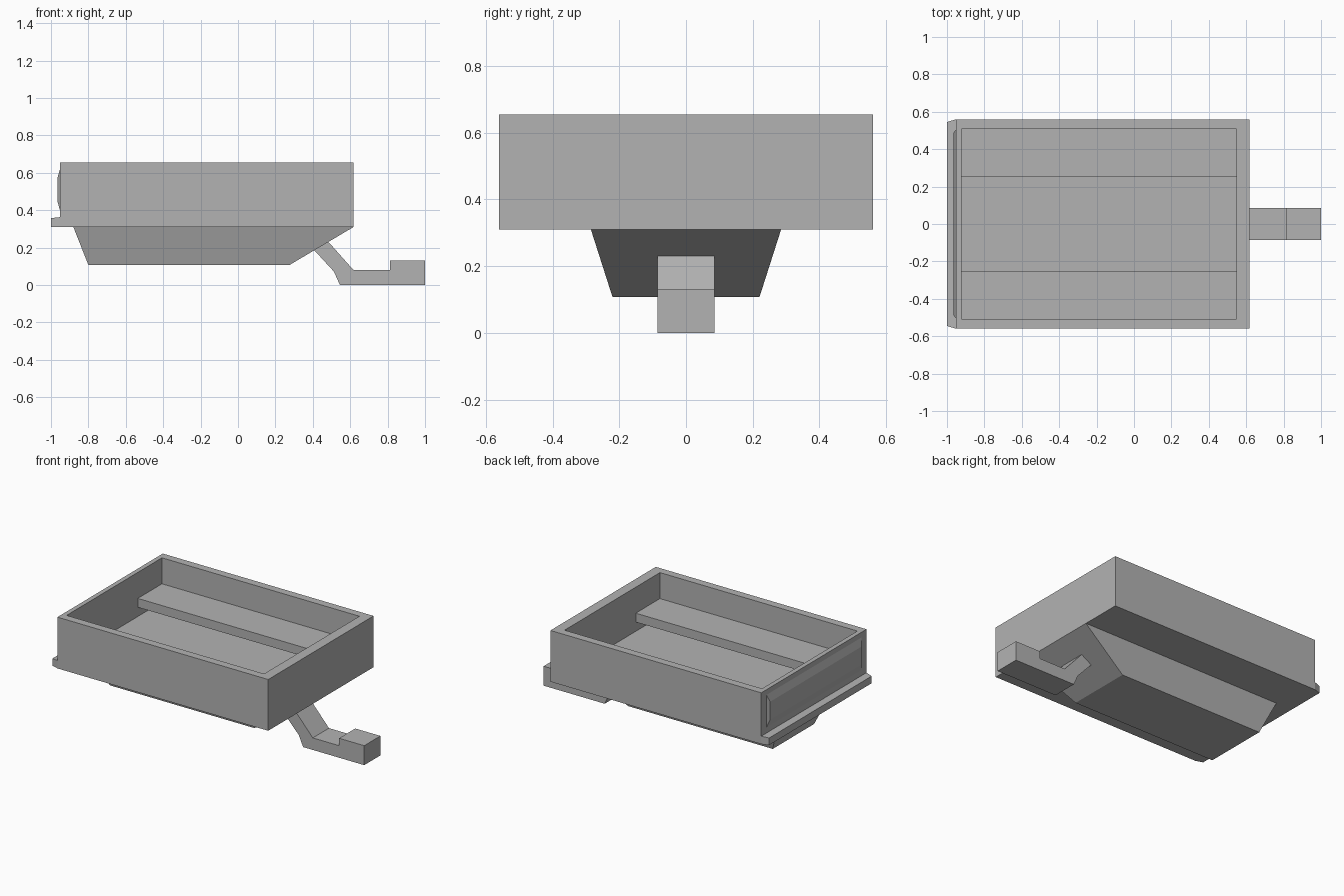
import bpy, bmesh

if "Cube" in bpy.data.objects:
    bpy.data.objects.remove(bpy.data.objects["Cube"])

grey = bpy.data.materials.new("light_grey")
grey.diffuse_color = (0.45, 0.45, 0.45, 1)
grey.use_nodes = True
grey.node_tree.nodes["Principled BSDF"].inputs["Base Color"].default_value = grey.diffuse_color


def finish(name, bm):
    bmesh.ops.recalc_face_normals(bm, faces=bm.faces[:])
    mesh = bpy.data.meshes.new(name)
    bm.to_mesh(mesh)
    bm.free()
    mesh.materials.append(grey)
    obj = bpy.data.objects.new(name, mesh)
    bpy.context.collection.objects.link(obj)
    return obj


def loft(name, ring_a, ring_b):
    """Closed solid between two matching rings of points."""
    bm = bmesh.new()
    a = [bm.verts.new(p) for p in ring_a]
    b = [bm.verts.new(p) for p in ring_b]
    bm.faces.new(a)
    bm.faces.new(b)
    n = len(a)
    for i in range(n):
        j = (i + 1) % n
        bm.faces.new((a[i], a[j], b[j], b[i]))
    return finish(name, bm)


def rect_z(x0, x1, y, z):
    return [(x0, -y, z), (x1, -y, z), (x1, y, z), (x0, y, z)]


def rect_x(x, y, z0, z1):
    return [(x, -y, z0), (x, y, z0), (x, y, z1), (x, -y, z1)]


# Open tray body: box with the top inset and pushed down to the floor
X0, X1, Y, Z0, Z1 = -0.952, 0.617, 0.56, 0.31, 0.655
IX0, IX1, IY, FLOOR = -0.921, 0.549, 0.507, 0.358
bm = bmesh.new()
bmesh.ops.create_cube(bm, size=2)
for v in bm.verts:
    v.co = (X1 if v.co.x > 0 else X0, Y if v.co.y > 0 else -Y, Z1 if v.co.z > 0 else Z0)
bm.normal_update()
top = max(bm.faces, key=lambda f: f.calc_center_median().z)
bmesh.ops.inset_region(bm, faces=[top], thickness=0.03)
for v in top.verts:
    v.co = (IX1 if v.co.x > 0 else IX0, IY if v.co.y > 0 else -IY, Z1)
floor = bmesh.ops.extrude_discrete_faces(bm, faces=[top])["faces"][0]
for v in floor.verts:
    v.co.z = FLOOR
finish("tray_body", bm)

# Bench planks along both inner sides
for side, s in (("left", 1), ("right", -1)):
    rings = [[(IX0, s * 0.25, z), (IX1, s * 0.25, z), (IX1, s * IY, z), (IX0, s * IY, z)]
             for z in (0.42, 0.48)]
    loft("bench_" + side, *rings)

# Raised tailgate panel with bevelled edges, and tapered rear step
loft("tailgate_panel", rect_x(X0, 0.505, 0.40, 0.62), rect_x(-0.966, 0.485, 0.45, 0.57))
loft("rear_step", rect_x(X0, Y, Z0, 0.363), rect_x(-1.0, 0.545, Z0, 0.358))

# Tapered underbody
loft("underbody", rect_z(-0.88, X1, 0.285, Z0), rect_z(-0.80, 0.275, 0.22, 0.107))

# Towing arm: side profile extruded across the width
arm = [(0.39, 0.205), (0.406, 0.188), (0.513, 0.072), (0.545, 0.0), (1.0, 0.0),
       (1.0, 0.131), (0.813, 0.131), (0.813, 0.081), (0.617, 0.081), (0.487, 0.227),
       (0.465, 0.25)]
loft("tow_arm", [(x, -0.086, z) for x, z in arm], [(x, 0.086, z) for x, z in arm])
